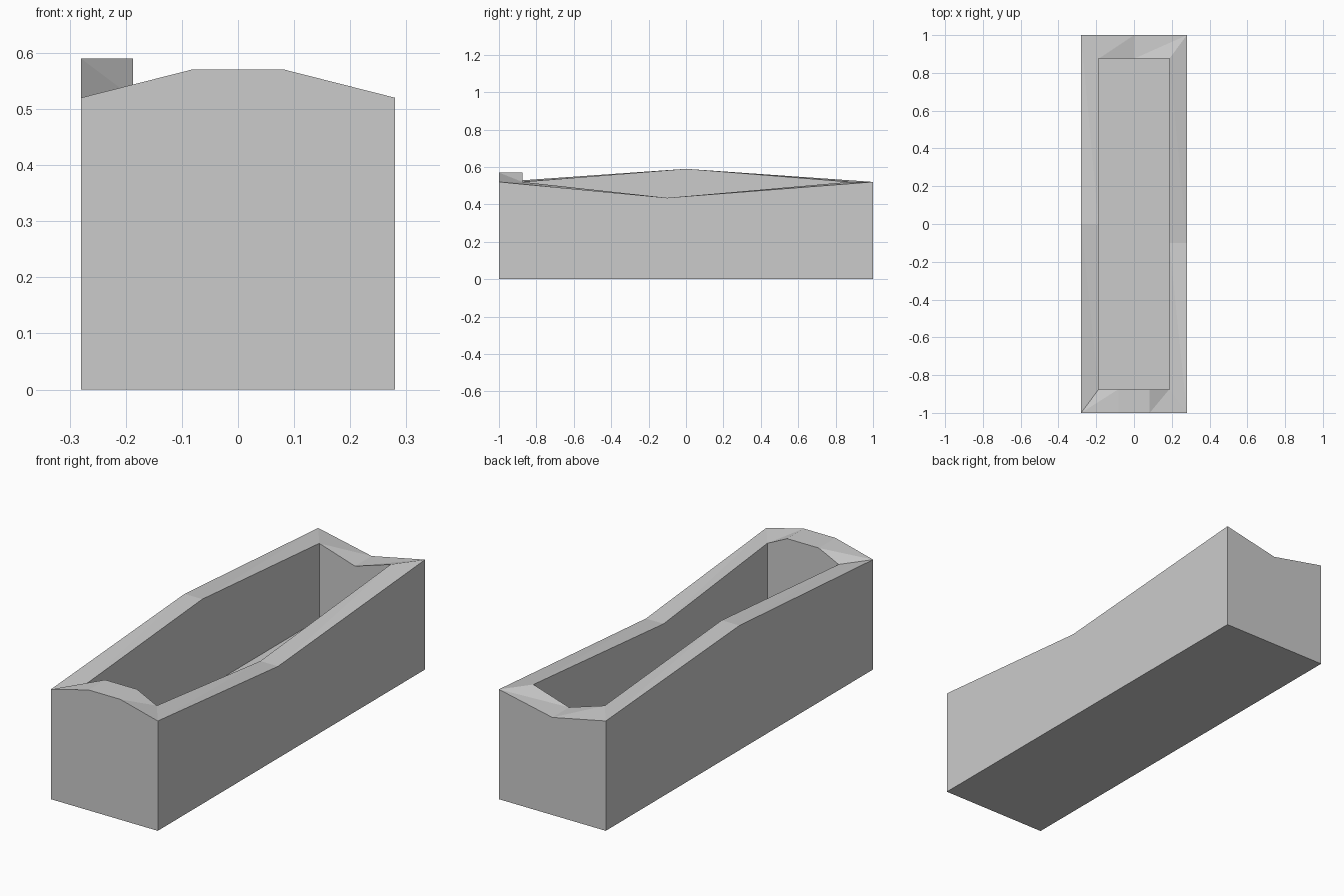
import bpy
import bmesh

cube = bpy.data.objects.get("Cube")
if cube:
    bpy.data.objects.remove(cube, do_unlink=True)

# Overall half sizes, wall thicknesses and heights
HALF_X, HALF_Y = 0.28, 1.0
WALL_X, WALL_Y = 0.093, 0.125
CORNER_Z, FLOOR_Z = 0.52, 0.16
INNER_X, INNER_Y = HALF_X - WALL_X, HALF_Y - WALL_Y

# Rim, counter-clockwise from above: (corner x sign, corner y sign),
# then the bends along the wall that follows as (position, height)
WALLS = [
    ((-1, -1), [(-0.083, 0.57), (0.083, 0.57)]),   # front, raised
    ((1, -1), [(-0.1, 0.435)]),                    # left side, dipped
    ((1, 1), [(0.0, 0.462)]),                      # back, dipped
    ((-1, 1), [(0.0, 0.59)]),                      # right side, raised
]


def rim_loop(hx, hy):
    """Points of a rim on a rectangle with the given half sizes."""
    points = []
    for i, ((sx, sy), bends) in enumerate(WALLS):
        points.append((sx * hx, sy * hy, CORNER_Z))
        for pos, z in bends:
            points.append((pos, sy * hy, z) if i % 2 == 0 else (sx * hx, pos, z))
    return points


def base_loop(hx, hy, z):
    return [(sx * hx, sy * hy, z) for (sx, sy), _ in WALLS]


bm = bmesh.new()
outer, inner, foot, floor = [
    [bm.verts.new(p) for p in pts]
    for pts in (rim_loop(HALF_X, HALF_Y), rim_loop(INNER_X, INNER_Y),
                base_loop(HALF_X, HALF_Y, 0), base_loop(INNER_X, INNER_Y, FLOOR_Z))
]
n = len(outer)

# Sloping rim between the outer and inner edges
for i in range(n):
    j = (i + 1) % n
    bm.faces.new((outer[i], outer[j], inner[j]))
    bm.faces.new((outer[i], inner[j], inner[i]))

# Outer and inner walls, one face per side
start = 0
for w, (_, bends) in enumerate(WALLS):
    span = [(start + k) % n for k in range(len(bends) + 2)]
    nxt = (w + 1) % len(WALLS)
    bm.faces.new([foot[w], foot[nxt]] + [outer[k] for k in reversed(span)])
    bm.faces.new([floor[nxt], floor[w]] + [inner[k] for k in span])
    start += len(bends) + 1

# Underside and inside floor
bm.faces.new(foot[::-1])
bm.faces.new(floor)
bmesh.ops.recalc_face_normals(bm, faces=bm.faces)

mesh = bpy.data.meshes.new("trough")
bm.to_mesh(mesh)
bm.free()

# Plain grey
grey = bpy.data.materials.new("light grey")
grey.use_nodes = True
colour = (0.6, 0.6, 0.6, 1)
grey.diffuse_color = colour
grey.node_tree.nodes["Principled BSDF"].inputs["Base Color"].default_value = colour
mesh.materials.append(grey)

trough = bpy.data.objects.new("trough", mesh)
bpy.context.collection.objects.link(trough)
